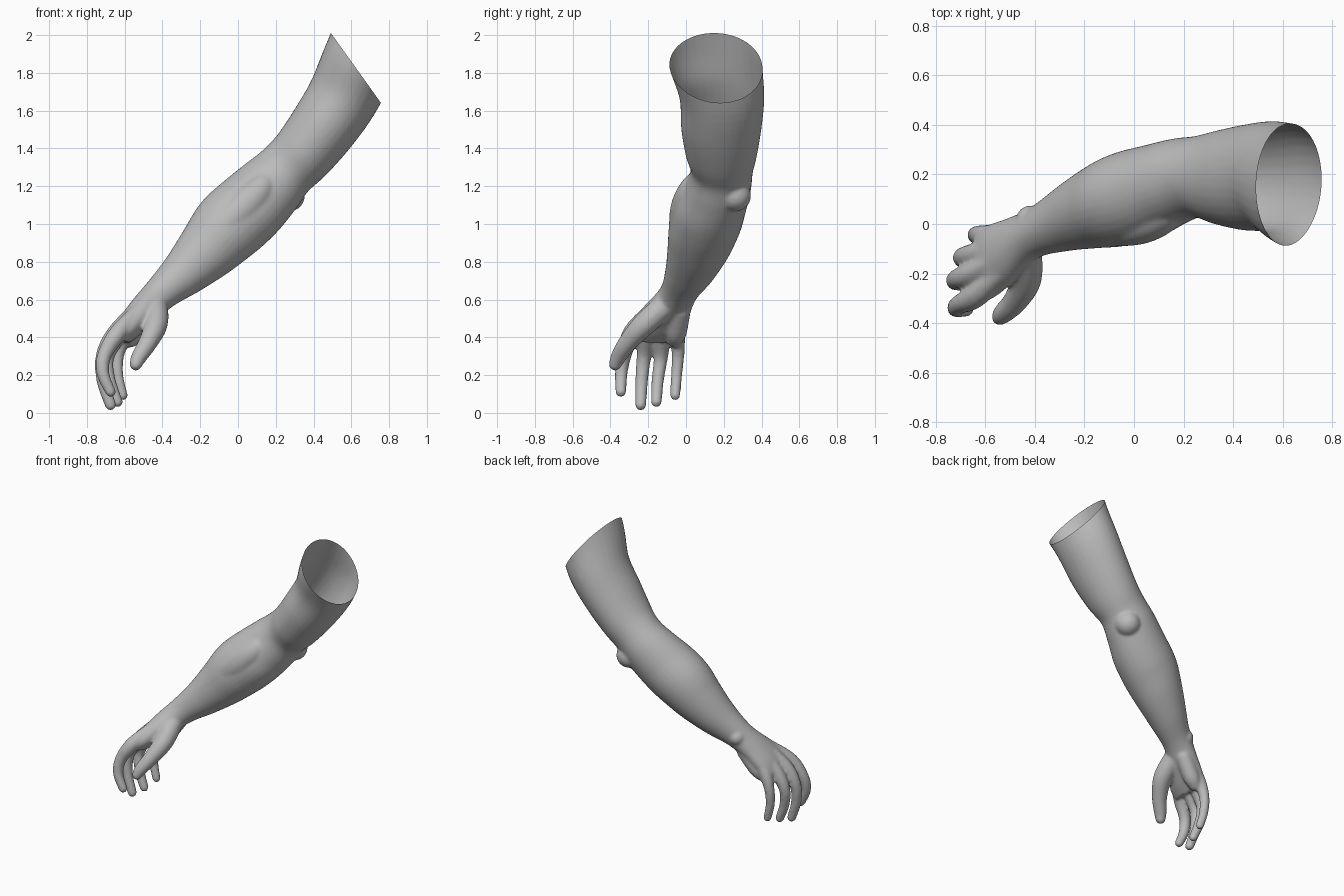
import bpy, bmesh, math
from mathutils import Vector

cube = bpy.data.objects.get("Cube")
if cube:
    bpy.data.objects.remove(cube, do_unlink=True)

skin = bpy.data.materials.new("plain grey")
skin.use_nodes = True
grey = (0.5, 0.5, 0.5, 1)
skin.diffuse_color = grey
skin.node_tree.nodes["Principled BSDF"].inputs["Base Color"].default_value = grey
skin.node_tree.nodes["Principled BSDF"].inputs["Roughness"].default_value = 0.7

bm = bmesh.new()


def spline(keys, steps=5):
    """Catmull-Rom resampling of rows (x, y, z, half width, half depth)."""
    rows = []
    for i in range(len(keys) - 1):
        p0, p1, p2, p3 = (keys[min(max(i + k, 0), len(keys) - 1)] for k in (-1, 0, 1, 2))
        for s in range(steps):
            t = s / steps
            rows.append([0.5 * (2 * b + (c - a) * t + (2 * a - 5 * b + 4 * c - d) * t * t
                                + (3 * b - a - 3 * c + d) * t ** 3)
                         for a, b, c, d in zip(p0, p1, p2, p3)])
    rows.append(list(keys[-1]))
    return rows


def loft(keys, sides=32, flat=False):
    """Closed tube of elliptical rings; flat keeps the ring depth along y."""
    rows = spline(keys)
    centres = [Vector(r[:3]) for r in rows]
    rings = []
    for i, r in enumerate(rows):
        t = centres[min(i + 1, len(rows) - 1)] - centres[max(i - 1, 0)]
        if flat:
            t.y = 0
        t.normalize()
        v = Vector((0, 1, 0))
        v = (v - t * v.dot(t)).normalized()
        u = v.cross(t)
        rings.append([bm.verts.new(centres[i] + u * r[3] * math.cos(a) + v * r[4] * math.sin(a))
                      for a in (2 * math.pi * k / sides for k in range(sides))])
    for p, q in zip(rings, rings[1:]):
        for k in range(sides):
            n = (k + 1) % sides
            bm.faces.new((p[k], p[n], q[n], q[k]))
    bm.faces.new(rings[0])
    bm.faces.new(rings[-1])


def ball(centre, radius):
    made = bmesh.ops.create_icosphere(bm, subdivisions=3, radius=radius)
    bmesh.ops.translate(bm, verts=made["verts"], vec=centre)


def digit(keys):
    """Round finger with ball ends."""
    loft([(x, y, z, r, r) for x, y, z, r in keys], 20)
    for x, y, z, r in (keys[0], keys[-1]):
        ball((x, y, z), r)


# Upper arm, elbow, forearm, wrist and palm
loft([
    (0.74, 0.14, 2.06, 0.21, 0.27), (0.64, 0.155, 1.85, 0.20, 0.25),
    (0.555, 0.19, 1.67, 0.19, 0.225), (0.45, 0.187, 1.51, 0.18, 0.213),
    (0.345, 0.187, 1.375, 0.168, 0.19), (0.255, 0.19, 1.285, 0.162, 0.165),
    (0.17, 0.17, 1.195, 0.18, 0.175), (0.065, 0.13, 1.09, 0.195, 0.19),
    (-0.05, 0.10, 0.985, 0.195, 0.19), (-0.155, 0.07, 0.87, 0.168, 0.168),
    (-0.275, 0.025, 0.75, 0.13, 0.135), (-0.40, -0.035, 0.64, 0.095, 0.105),
    (-0.50, -0.105, 0.54, 0.082, 0.13), (-0.575, -0.15, 0.455, 0.07, 0.15),
    (-0.62, -0.165, 0.395, 0.05, 0.14),
], flat=True)

# Forearm muscle next to the elbow crease, elbow bone and wrist bone
loft([(0.17, 0.13, 1.30, 0.03, 0.03), (0.13, 0.055, 1.20, 0.075, 0.075),
      (0.03, 0.0, 1.09, 0.09, 0.08), (-0.10, -0.02, 0.96, 0.08, 0.07),
      (-0.22, -0.03, 0.83, 0.05, 0.05)])
ball((0.27, 0.26, 1.15), 0.085)
ball((-0.42, 0.02, 0.65), 0.055)

# Fingers, each beginning as a tendon on the back of the hand
digit([(-0.51, -0.17, 0.57, 0.03), (-0.63, -0.285, 0.43, 0.047), (-0.705, -0.325, 0.31, 0.039),
       (-0.715, -0.343, 0.21, 0.034), (-0.675, -0.345, 0.112, 0.029)])
digit([(-0.53, -0.13, 0.57, 0.03), (-0.65, -0.20, 0.42, 0.047), (-0.715, -0.222, 0.30, 0.039),
       (-0.715, -0.235, 0.17, 0.034), (-0.675, -0.24, 0.042, 0.03)])
digit([(-0.53, -0.08, 0.56, 0.03), (-0.635, -0.12, 0.41, 0.045), (-0.693, -0.133, 0.29, 0.037),
       (-0.68, -0.15, 0.17, 0.033), (-0.638, -0.157, 0.058, 0.029)])
digit([(-0.51, -0.03, 0.55, 0.03), (-0.595, -0.045, 0.42, 0.042), (-0.635, -0.042, 0.31, 0.034),
       (-0.637, -0.05, 0.20, 0.03), (-0.61, -0.057, 0.092, 0.027)])

# Thumb with its fleshy base, and the heel of the palm
digit([(-0.435, -0.12, 0.56, 0.065), (-0.435, -0.225, 0.465, 0.062), (-0.478, -0.31, 0.37, 0.05),
       (-0.525, -0.358, 0.295, 0.042), (-0.541, -0.375, 0.257, 0.034)])
digit([(-0.45, -0.03, 0.54, 0.055), (-0.53, -0.05, 0.43, 0.055), (-0.57, -0.06, 0.39, 0.045)])

# Fuse the parts into one soft skin
bmesh.ops.recalc_face_normals(bm, faces=bm.faces[:])
mesh = bpy.data.meshes.new("arm")
bm.to_mesh(mesh)
bm.free()
arm = bpy.data.objects.new("arm", mesh)
bpy.context.collection.objects.link(arm)
fuse = arm.modifiers.new("fuse", "REMESH")
fuse.mode = "VOXEL"
fuse.voxel_size = 0.009
soften = arm.modifiers.new("soften", "SMOOTH")
soften.factor = 0.5
soften.iterations = 10
bpy.context.view_layer.update()
skin_mesh = bpy.data.meshes.new_from_object(arm.evaluated_get(bpy.context.evaluated_depsgraph_get()))
arm.modifiers.clear()

# Slice the shoulder end obliquely and leave it open
bm = bmesh.new()
bm.from_mesh(skin_mesh)
bmesh.ops.bisect_plane(bm, geom=bm.verts[:] + bm.edges[:] + bm.faces[:],
                       plane_co=(0.625, 0.15, 1.825), plane_no=(0.81, 0, 0.58), clear_outer=True)
for f in bm.faces:
    f.smooth = True
bm.to_mesh(skin_mesh)
bm.free()
arm.data = skin_mesh
skin_mesh.materials.clear()
skin_mesh.materials.append(skin)
